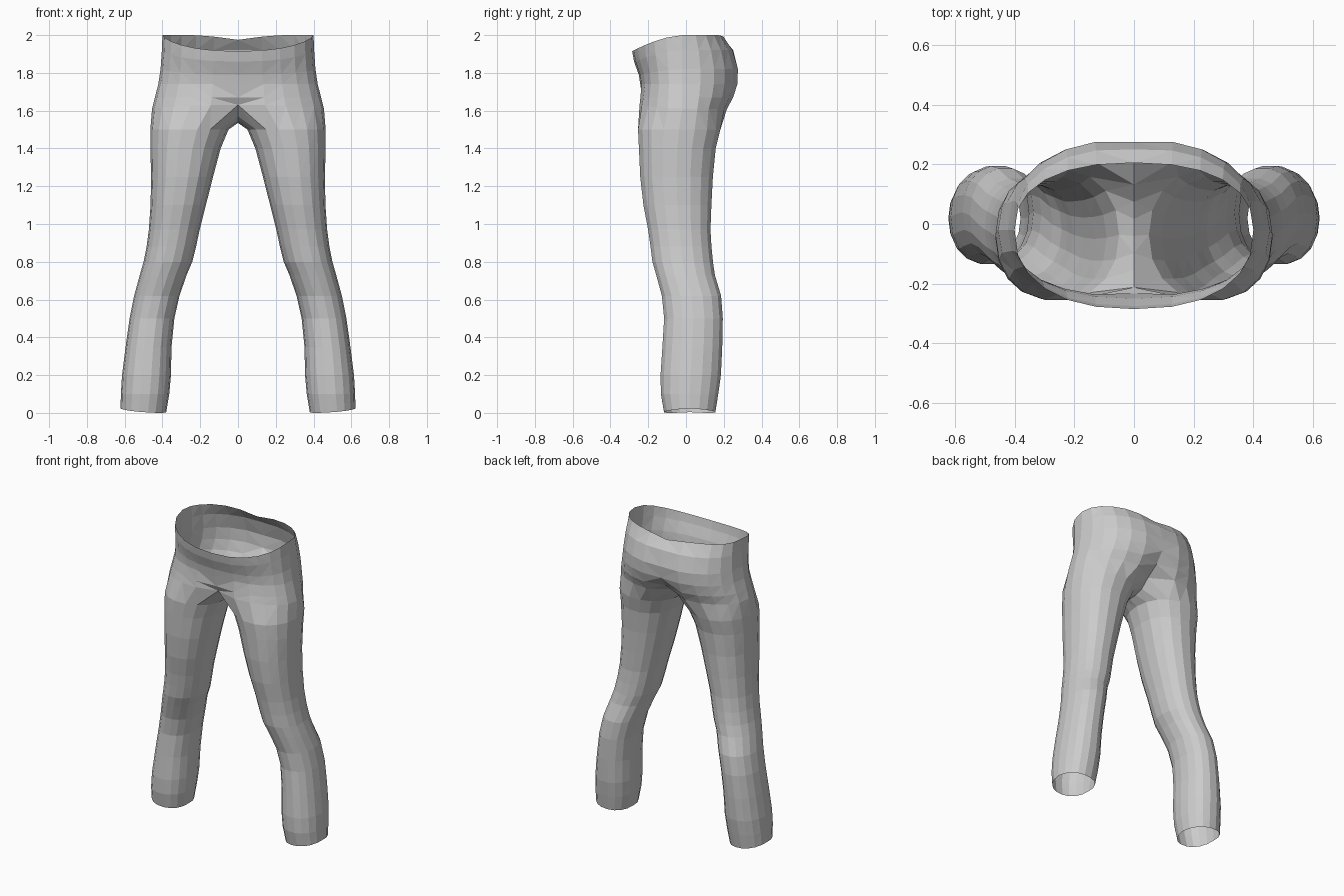
import bpy, bmesh
from math import sin, cos, radians, exp

cube = bpy.data.objects.get("Cube")
if cube:
    bpy.data.objects.remove(cube, do_unlink=True)

ARC = 12      # segments from front centre, round the hip, to back centre
INNER = 5     # points along the crotch seam / inside of the leg


def power(v, p):
    return (abs(v) ** p) * (1 if v >= 0 else -1)


def bump(x, width):
    return exp(-(x / width) ** 2)


# Hips: height, half width, front y, back y, front drop, front cleft, back cleft
HIPS = [
    (2.00, .400, -.285, .205, .085, 0, 0),
    (1.92, .403, -.275, .255, .06, 0, .005),
    (1.82, .410, -.250, .285, .03, 0, .010),
    (1.74, .422, -.242, .282, 0, 0, .015),
    (1.67, .440, -.252, .262, 0, .02, .045),
    (1.61, .455, -.262, .232, -.02, .05, .10),
]

# Legs: height, inner x, outer x, front y, back y
LEGS = [
    (1.50, .050, .464, -.257, .185),
    (1.40, .092, .464, -.252, .160),
    (1.25, .132, .460, -.245, .145),
    (1.10, .170, .463, -.228, .137),
    (0.97, .203, .472, -.203, .132),
    (0.88, .222, .484, -.190, .137),
    (0.80, .242, .500, -.180, .145),
    (0.73, .272, .520, -.160, .155),
    (0.62, .310, .550, -.130, .188),
    (0.50, .337, .574, -.118, .197),
    (0.35, .352, .595, -.127, .194),
    (0.20, .355, .614, -.137, .187),
    (0.10, .364, .620, -.135, .173),
    (0.02, .380, .622, -.118, .157),
]


def hip_ring(level, top):
    z, half, front, back, drop, front_cleft, back_cleft = level
    mid = -.02
    ring = []
    for i in range(ARC + 1):
        t = radians(-90 + 180 * i / ARC)
        x = half * power(cos(t), .85) if 0 < i < ARC else 0
        s = power(sin(t), .85)
        y = mid + s * ((back - mid) if s > 0 else (mid - front))
        h = z - drop * max(0, -s) ** 1.6
        if s > 0:
            y -= back_cleft * bump(x, .09)
            h -= .025 * bump(x, .12) if top else 0
        else:
            y += front_cleft * bump(x, .11)
        ring.append((x, y, h))
    return ring


def leg_ring(level, cuff):
    z, inner, outer, front, back = level
    cx, cy = (inner + outer) / 2, (front + back) / 2
    ring = []
    for i in range(ARC + 1 + INNER):
        t = radians(-120 + 360 * i / (ARC + 1 + INNER))
        h = z + (.01 * cos(t) - .01 * abs(sin(t)) if cuff else 0)
        ring.append((cx + (outer - inner) / 2 * power(cos(t), .92),
                     cy + (back - front) / 2 * power(sin(t), .92), h))
    return ring


bm = bmesh.new()


def add_ring(points):
    return [bm.verts.new(p) for p in points]


def bridge(a, b, closed):
    n = len(a)
    for i in range(n if closed else n - 1):
        j = (i + 1) % n
        bm.faces.new((a[i], b[i], b[j], a[j]))


# Hips as open half rings
hips = [add_ring(hip_ring(level, k == 0)) for k, level in enumerate(HIPS)]
for a, b in zip(hips, hips[1:]):
    bridge(a, b, False)

# Crotch seam runs from back centre to front centre and closes the leg opening
front_mid, back_mid = hips[-1][0].co, hips[-1][-1].co
seam = []
for i in range(1, INNER + 1):
    f = i / (INNER + 1)
    p = back_mid.lerp(front_mid, f)
    p.z -= .085 * sin(radians(180 * f)) ** .6
    seam.append(p)
upper = hips[-1] + add_ring(seam)

# Leg as closed rings down to the open cuff
for k, level in enumerate(LEGS):
    lower = add_ring(leg_ring(level, k == len(LEGS) - 1))
    bridge(upper, lower, True)
    upper = lower

# Faceted cloth
bmesh.ops.triangulate(bm, faces=bm.faces[:], quad_method='SHORT_EDGE')
bmesh.ops.recalc_face_normals(bm, faces=bm.faces[:])
# Outer side faces away from the body
hip_face = max(bm.faces, key=lambda f: f.calc_center_median().z + f.calc_center_median().x)
if hip_face.normal.x < 0:
    bmesh.ops.reverse_faces(bm, faces=bm.faces[:])

# Stand on the ground
low = min(v.co.z for v in bm.verts)
for v in bm.verts:
    if v.co.z < .1:
        v.co.z -= low

mesh = bpy.data.meshes.new("trousers")
bm.to_mesh(mesh)
bm.free()
trousers = bpy.data.objects.new("trousers", mesh)
bpy.context.collection.objects.link(trousers)

# Right half
mirror = trousers.modifiers.new("mirror", 'MIRROR')
mirror.use_clip = True
mirror.merge_threshold = .001

cloth = bpy.data.materials.new("grey cloth")
cloth.use_nodes = True
colour = (.6, .6, .6, 1)
cloth.diffuse_color = colour
cloth.node_tree.nodes["Principled BSDF"].inputs["Base Color"].default_value = colour
mesh.materials.append(cloth)
